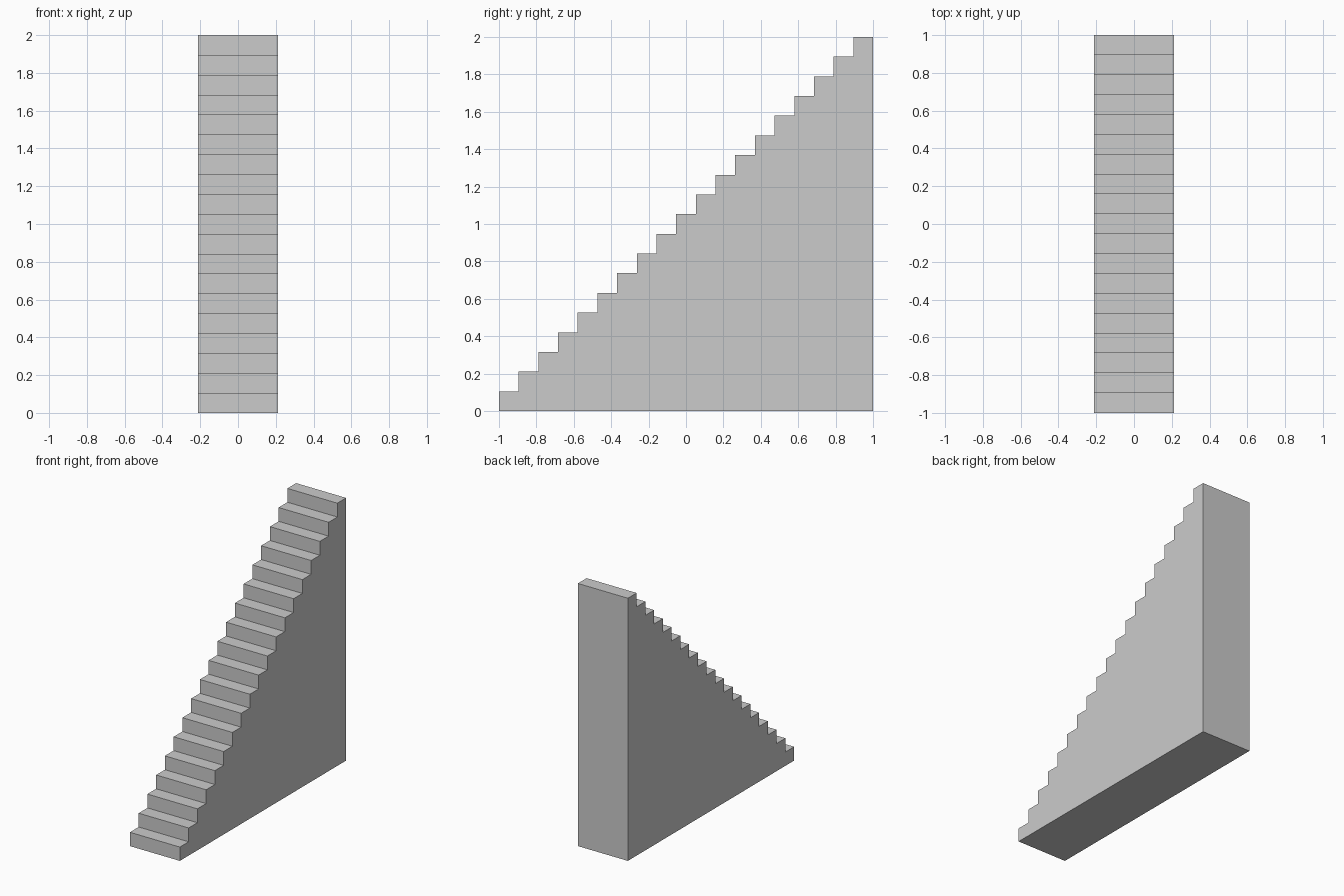
import bpy, bmesh

if "Cube" in bpy.data.objects:
    bpy.data.objects.remove(bpy.data.objects["Cube"])

STEPS = 19
S = 2 / STEPS      # tread depth and riser height
HALF_W = S * 2     # half the width of the flight

# Side profile: one riser and one tread per step, then down the back
profile = [(-1.0, 0.0)]
for i in range(STEPS):
    y, z = -1 + i * S, (i + 1) * S
    profile += [(y, z), (y + S, z)]
profile.append((1.0, 0.0))

# Extrude the profile across the width
bm = bmesh.new()
face = bm.faces.new([bm.verts.new((-HALF_W, y, z)) for y, z in profile])
ext = bmesh.ops.extrude_face_region(bm, geom=[face])
verts = [g for g in ext["geom"] if isinstance(g, bmesh.types.BMVert)]
bmesh.ops.translate(bm, verts=verts, vec=(2 * HALF_W, 0, 0))
bmesh.ops.recalc_face_normals(bm, faces=bm.faces)

mesh = bpy.data.meshes.new("staircase")
bm.to_mesh(mesh)
bm.free()
bpy.context.collection.objects.link(bpy.data.objects.new("staircase", mesh))
